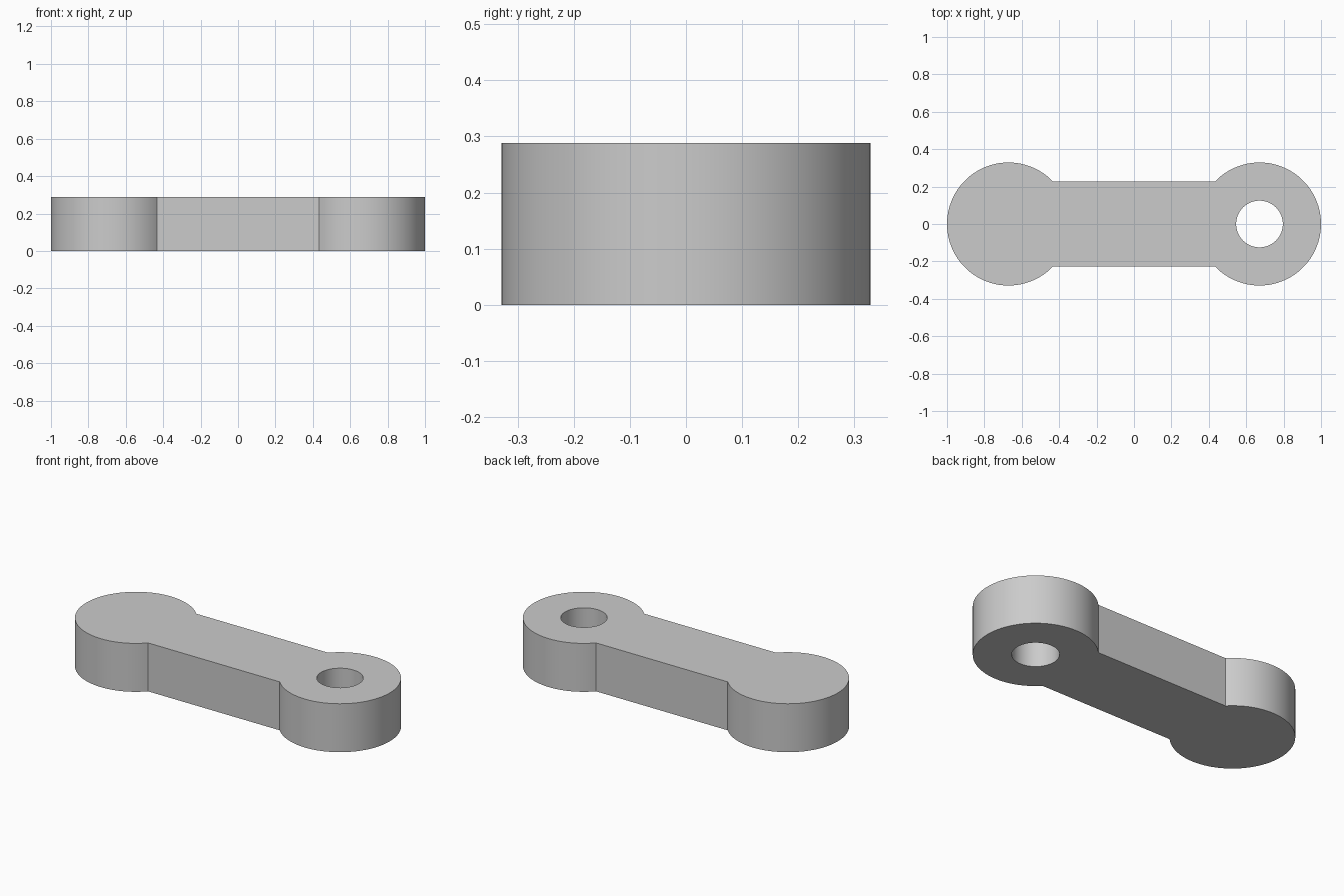
import bpy
import bmesh
from math import asin, cos, sin, pi, radians

cube = bpy.data.objects.get("Cube")
if cube:
    bpy.data.objects.remove(cube, do_unlink=True)

HEIGHT = 0.288
END_X, END_R = 0.671, 0.329
BAR_HALF = 0.227
HOLE_R = 0.125

grey = bpy.data.materials.new("plain grey")
grey.use_nodes = True
colour = (0.6, 0.6, 0.6, 1)
grey.diffuse_color = colour
grey.node_tree.nodes["Principled BSDF"].inputs["Base Color"].default_value = colour


def arc(cx, radius, start, end, steps):
    """Points along an arc centred on the x axis."""
    angles = [start + (end - start) * i / steps for i in range(steps + 1)]
    return [(cx + radius * cos(a), radius * sin(a), 0) for a in angles]


def add_loop(bm, points):
    verts = [bm.verts.new(p) for p in points]
    for a, b in zip(verts, verts[1:] + verts[:1]):
        bm.edges.new((a, b))


# Outline: two round ends joined by the straight sides of the bar
join = asin(BAR_HALF / END_R)
right_end = arc(END_X, END_R, join - pi, pi - join, 64)
left_end = arc(-END_X, END_R, join, 2 * pi - join, 64)

bm = bmesh.new()
add_loop(bm, right_end + left_end)

# Pin hole through one end
add_loop(bm, arc(END_X, HOLE_R, 0, 2 * pi, 48)[:-1])

# Fill the profile around the hole and raise it to full thickness
bmesh.ops.triangle_fill(bm, use_beauty=True, edges=bm.edges[:])
raised = bmesh.ops.extrude_face_region(bm, geom=bm.faces[:], use_keep_orig=True)
top = [g for g in raised["geom"] if isinstance(g, bmesh.types.BMVert)]
bmesh.ops.translate(bm, verts=top, vec=(0, 0, HEIGHT))
bmesh.ops.recalc_face_normals(bm, faces=bm.faces[:])

mesh = bpy.data.meshes.new("link_arm")
bm.to_mesh(mesh)
bm.free()
mesh.materials.append(grey)
link = bpy.data.objects.new("link_arm", mesh)
bpy.context.collection.objects.link(link)

# Smooth round walls with crisp rims
bpy.ops.object.select_all(action="DESELECT")
link.select_set(True)
bpy.context.view_layer.objects.active = link
bpy.ops.object.shade_smooth_by_angle(angle=radians(30))
